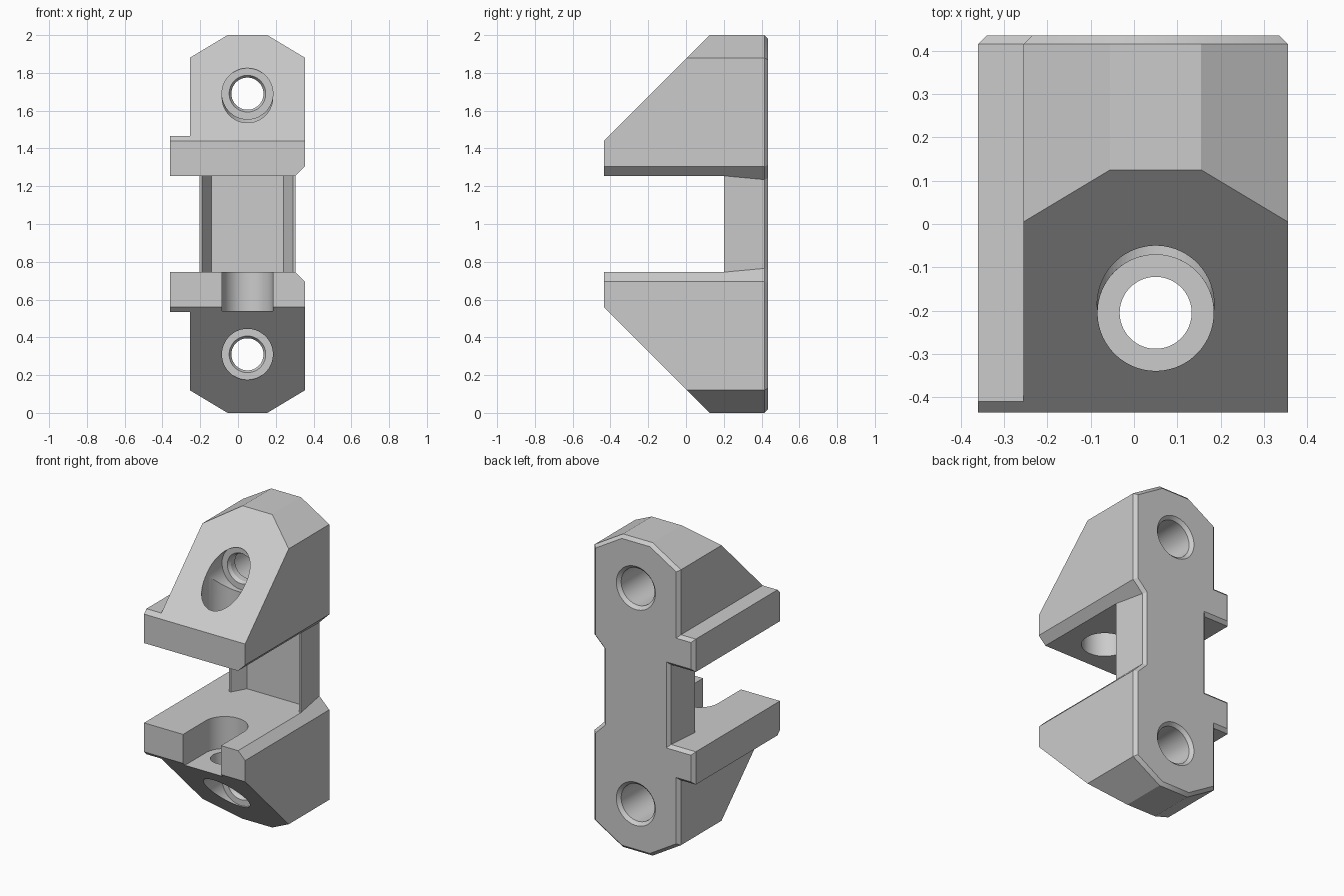
import bpy, bmesh, math
from mathutils import Vector

cube = bpy.data.objects.get("Cube")
if cube:
    bpy.data.objects.remove(cube, do_unlink=True)

grey = bpy.data.materials.new("light grey")
grey.use_nodes = True
grey.diffuse_color = (0.6, 0.6, 0.6, 1)
grey.node_tree.nodes["Principled BSDF"].inputs["Base Color"].default_value = (0.6, 0.6, 0.6, 1)

MID = 0.05       # x of the bolt axes
BOLT_Y = -0.205  # y of the vertical bolt
BACK = 0.435
EDGE = 0.02      # back edge chamfer


def loft(name, rings, back_inset=0):
    """Skin a list of equal-length rings and cap both ends."""
    bm = bmesh.new()
    loops = [[bm.verts.new(p) for p in ring] for ring in rings]
    n = len(loops[0])
    for a, b in zip(loops, loops[1:]):
        for i in range(n):
            j = (i + 1) % n
            bm.faces.new((a[i], a[j], b[j], b[i]))
    bm.faces.new(loops[0][::-1])
    cap = bm.faces.new(loops[-1])
    bmesh.ops.recalc_face_normals(bm, faces=bm.faces)
    if back_inset:
        bmesh.ops.inset_region(bm, faces=[cap], thickness=back_inset,
                               depth=back_inset, use_even_offset=True)
    mesh = bpy.data.meshes.new(name)
    bm.to_mesh(mesh)
    bm.free()
    mesh.materials.append(grey)
    obj = bpy.data.objects.new(name, mesh)
    bpy.context.collection.objects.link(obj)
    return obj


def prism(name, points, axis, start, end):
    """Extrude a 2D polygon along x or z."""
    place = {"x": lambda p, d: Vector((d, p[0], p[1])),
             "z": lambda p, d: Vector((p[0], p[1], d))}[axis]
    return loft(name, [[place(p, d) for p in points] for d in (start, end)])


def bore(name, profile, axis, offset, sides=64):
    """Turn (radius, distance) pairs about a y or z axis."""
    rings = []
    for r, d in profile:
        ring = []
        for i in range(sides):
            t = math.tau * (i + 0.5) / sides
            u, v = MID + r * math.cos(t), offset + r * math.sin(t)
            ring.append(Vector((u, d, v) if axis == "y" else (u, v, d)))
        rings.append(ring)
    return loft(name, rings)


def cut(body, cutter):
    cutter.hide_render = True
    mod = body.modifiers.new("cut", "BOOLEAN")
    mod.operation = "DIFFERENCE"
    mod.solver = "EXACT"
    mod.object = cutter
    bpy.context.view_layer.objects.active = body
    bpy.ops.object.modifier_apply(modifier=mod.name)
    bpy.data.objects.remove(cutter, do_unlink=True)


# Front outline: upper half, mirrored below
upper = [(0.305, 1.255), (0.355, 1.305), (0.355, 1.88), (0.155, 2), (-0.055, 2),
         (-0.255, 1.88), (-0.255, 1.465), (-0.36, 1.465), (-0.36, 1.255), (-0.205, 1.255)]
# The web narrows toward the back
upper_back = [(0.285, 1.235)] + upper[1:-1] + [(-0.185, 1.255)]


def ring(half, y):
    full = half + [(x, 2 - z) for x, z in reversed(half)]
    return [Vector((x, y, z)) for x, z in full]


body = loft("clamp_bracket",
            [ring(upper, -BACK), ring(upper, 0.2), ring(upper_back, BACK - EDGE)], EDGE)

# Sloped fronts of both brackets
slope = [(-0.6, 1.275), (0.225, 2.1), (-0.6, 2.1)]
cut(body, prism("upper_slope_cutter", slope, "x", -1, 1))
cut(body, prism("lower_slope_cutter", [(y, 2 - z) for y, z in slope], "x", -1, 1))

# Gap between the brackets, with a shallow recess in the web
gap = [(-1, -1), (1, -1), (1, 0.2), (MID + 0.24, 0.2), (MID + 0.19, 0.29),
       (MID - 0.19, 0.29), (MID - 0.24, 0.2), (-1, 0.2)]
cut(body, prism("gap_cutter", gap, "z", 0.745, 1.255))

# Horizontal stepped bolt holes
steps = [(0.135, -0.6), (0.135, -0.04), (0.097, -0.04), (0.085, -0.02), (0.085, 0.02),
         (0.118, 0.02), (0.118, BACK - EDGE), (0.143, BACK + 0.005)]
for z in (0.31, 1.69):
    cut(body, bore("mount_hole_cutter", steps, "y", z))

# Vertical access hole above, bolt hole and open slot below
cut(body, bore("access_hole_cutter", [(0.134, 1.2), (0.134, 1.9)], "z", BOLT_Y))
cut(body, bore("bolt_hole_cutter", [(0.083, 0.2), (0.083, 0.6)], "z", BOLT_Y))
arc = [math.pi * i / 32 for i in range(33)]
slot = [(MID + 0.134 * math.cos(t), BOLT_Y + 0.134 * math.sin(t)) for t in arc]
slot += [(MID - 0.134, -0.6), (MID + 0.134, -0.6)]
cut(body, prism("slot_cutter", slot, "z", 0.54, 0.8))

# Smooth bores, sharp edges
bpy.ops.object.select_all(action="DESELECT")
body.select_set(True)
bpy.context.view_layer.objects.active = body
bpy.ops.object.shade_smooth_by_angle(angle=math.radians(25))
